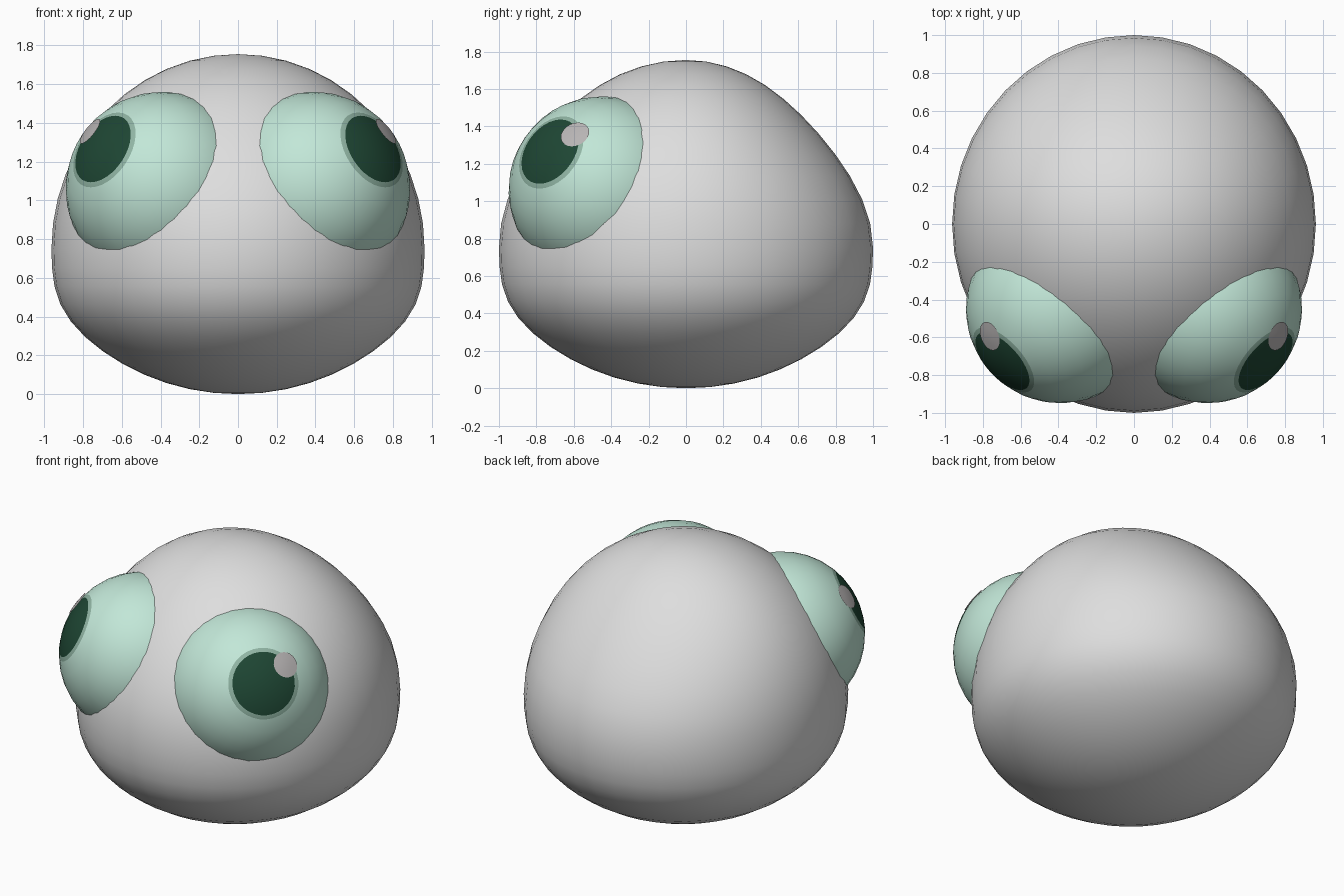
import bpy, bmesh, math
from mathutils import Vector

if "Cube" in bpy.data.objects:
    bpy.data.objects.remove(bpy.data.objects["Cube"])


def material(name, rgb):
    m = bpy.data.materials.new(name)
    m.diffuse_color = (*rgb, 1)
    m.use_nodes = True
    m.node_tree.nodes["Principled BSDF"].inputs["Base Color"].default_value = m.diffuse_color
    return m


GREY = material("body grey", (0.73, 0.73, 0.73))
MINT = material("mint eyeball", (0.56, 0.83, 0.71))
RIM = material("iris rim", (0.28, 0.46, 0.37))
PUPIL = material("dark green pupil", (0.013, 0.062, 0.034))
GLINT = material("glint grey", (0.48, 0.46, 0.46))


def finish(name, bm, mats):
    bmesh.ops.recalc_face_normals(bm, faces=bm.faces)
    me = bpy.data.meshes.new(name)
    for f in bm.faces:
        f.smooth = True
    bm.to_mesh(me)
    bm.free()
    for m in mats:
        me.materials.append(m)
    ob = bpy.data.objects.new(name, me)
    bpy.context.collection.objects.link(ob)
    return ob


def dome(name, centre, axis, radius, angles, bands, mats, seg=32):
    """Sphere cap built in rings around an axis; bands gives each ring's material."""
    bm = bmesh.new()
    rot = Vector(axis).to_track_quat('Z', 'Y')

    def vert(a, t):
        p = Vector((math.sin(a) * math.cos(t), math.sin(a) * math.sin(t), math.cos(a)))
        return bm.verts.new(Vector(centre) + rot @ (p * radius))

    prev = vert(0, 0)
    for a, band in zip(angles, bands):
        if a == 180:
            ring = vert(math.pi, 0)
            faces = [(prev[i], prev[(i + 1) % seg], ring) for i in range(seg)]
        else:
            ring = [vert(math.radians(a), 2 * math.pi * i / seg) for i in range(seg)]
            if isinstance(prev, list):
                faces = [(prev[i], ring[i], ring[(i + 1) % seg], prev[(i + 1) % seg])
                         for i in range(seg)]
            else:
                faces = [(prev, ring[i], ring[(i + 1) % seg]) for i in range(seg)]
        for f in faces:
            bm.faces.new(f).material_index = band
        prev = ring
    # open caps: make sure the faces point outwards
    ob = finish(name, bm, mats)
    f = ob.data.polygons[0]
    if f.normal.dot(f.center - Vector(centre)) < 0:
        ob.data.flip_normals()
    return ob


# body: egg with a flatter, fuller lower half and a gently sloping upper back
bm = bmesh.new()
bmesh.ops.create_uvsphere(bm, u_segments=40, v_segments=24, radius=1)
for v in bm.verts:
    x, y, z = v.co
    up = math.sin(max(z, 0) * math.pi / 2) ** 2
    full = 1 + 0.035 * math.sin(max(-z, 0) * math.pi) ** 2
    slope = 0.16 if y > 0 else 0.08
    v.co = (0.963 * x * full, y * full * (1 - slope * up),
            0.75 + z * (1.005 if z > 0 else 0.75))
finish("body", bm, [GREY])

# eyes: eyeball with pupil and rim rings, plus a thin round glint
for side, s in (("right", 1), ("left", -1)):
    c = (0.389 * s, -0.448, 1.06)
    dome(side + "_eye", c, (0.315 * s, -0.285, 0.21), 0.501,
         [8, 16, 22.5, 25.5, 36, 46, 56, 66, 76, 86, 96, 106, 118, 132, 148, 164, 180],
         [2, 2, 2, 1] + [0] * 13, [MINT, RIM, PUPIL])
    dome(side + "_glint", c, (0.36 * s, -0.14, 0.285), 0.506,
         [4.5, 9], [0, 0], [GLINT], 24)
